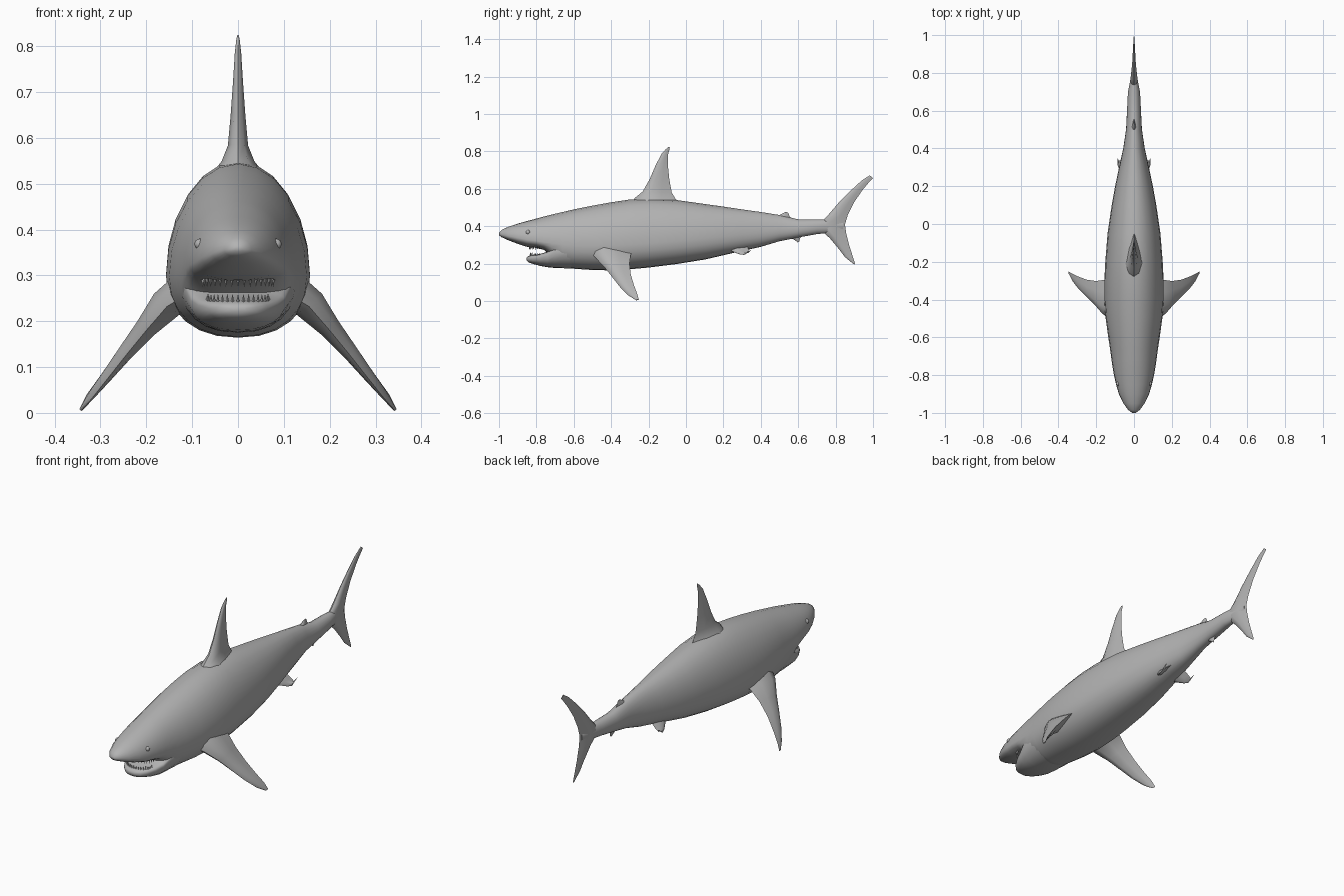
import bpy, bmesh, math
from mathutils import Vector

grey = bpy.data.materials.new("skin grey")
grey.diffuse_color = (0.45, 0.45, 0.45, 1)


def finish(name, bm, angle=50):
    bmesh.ops.recalc_face_normals(bm, faces=bm.faces)
    me = bpy.data.meshes.new(name)
    bm.to_mesh(me)
    bm.free()
    me.materials.append(grey)
    ob = bpy.data.objects.new(name, me)
    bpy.context.collection.objects.link(ob)
    bpy.ops.object.select_all(action='DESELECT')
    ob.select_set(True)
    bpy.context.view_layer.objects.active = ob
    bpy.ops.object.shade_smooth_by_angle(angle=math.radians(angle))
    return ob


def loft(name, rings, angle=50):
    bm = bmesh.new()
    vs = [[bm.verts.new(p) for p in r] for r in rings]
    n = len(vs[0])
    for a, b in zip(vs, vs[1:]):
        for i in range(n):
            j = (i + 1) % n
            bm.faces.new((a[i], a[j], b[j], b[i]))
    bm.faces.new(vs[0])
    bm.faces.new(vs[-1])
    return finish(name, bm, angle)


def trunk(name, stations, up_pow, low_pow, n=24):
    """Loft of (y, top, bottom, half width, height of widest point)."""
    rings = []
    for y, top, bot, hw, zw in stations:
        ring = []
        for i in range(n):
            a = 2 * math.pi * i / n
            c, s = math.cos(a), math.sin(a)
            p = up_pow if s > 0 else low_pow
            x = math.copysign(abs(c) ** p, c) * hw
            h = abs(s) ** p
            ring.append((x, y, zw + (top - zw) * h if s > 0 else zw - (zw - bot) * h))
        rings.append(ring)
    return loft(name, rings, 60)


def fin(name, sections, normal):
    """Loft of (leading point, trailing point, half thickness)."""
    foil = [(0, 0), (.08, .6), (.3, 1), (.65, .6), (1, 0), (.65, -.6), (.3, -1), (.08, -.6)]
    nrm = Vector(normal).normalized()
    rings = []
    for le, te, h in sections:
        le, te = Vector(le), Vector(te)
        rings.append([le.lerp(te, u) + nrm * (h * t) for u, t in foil])
    return loft(name, rings)


# Body with snout
trunk("body", [
    (-1.0, .365, .352, .010, .358), (-.985, .381, .341, .030, .356),
    (-.95, .397, .325, .056, .348), (-.90, .414, .306, .080, .338),
    (-.85, .428, .290, .095, .328), (-.80, .441, .284, .106, .322),
    (-.76, .452, .274, .113, .315), (-.72, .462, .240, .119, .310),
    (-.66, .476, .178, .127, .302), (-.60, .490, .173, .136, .300),
    (-.50, .510, .166, .150, .298), (-.40, .528, .164, .157, .298),
    (-.30, .543, .170, .157, .302), (-.20, .549, .179, .152, .308),
    (-.05, .540, .198, .140, .320), (.10, .519, .222, .118, .335),
    (.20, .505, .245, .100, .345), (.30, .490, .268, .079, .355),
    (.40, .476, .290, .057, .365), (.50, .460, .320, .042, .380),
    (.60, .437, .340, .037, .385), (.70, .436, .358, .032, .397),
    (.77, .435, .365, .018, .400), (.84, .420, .385, .006, .402)], 1, .9)

# Lower jaw, leaving an open mouth below the snout
trunk("lower_jaw", [
    (-.852, .232, .218, .018, .225), (-.842, .241, .207, .042, .225),
    (-.82, .246, .199, .064, .228), (-.78, .252, .188, .087, .235),
    (-.74, .264, .181, .103, .245), (-.70, .290, .177, .115, .270),
    (-.64, .300, .175, .126, .290), (-.56, .300, .176, .130, .295)], .7, .85)

# Teeth in two arcs
bm = bmesh.new()


def tooth(x, y, z, tip):
    r = .005
    base = [bm.verts.new((x + r * math.cos(k * math.pi / 2), y + r * math.sin(k * math.pi / 2), z))
            for k in range(4)]
    top = bm.verts.new((x, y, tip))
    bm.faces.new(base)
    for k in range(4):
        bm.faces.new((base[k], base[(k + 1) % 4], top))


for i in range(-8, 9):
    t = math.radians(i * 10)
    s, c = math.sin(t), math.cos(t)
    tooth(.078 * s, -.775 - .062 * c, .296, .274)
    tooth(.068 * s, -.775 - .058 * c, .236, .260)
finish("teeth", bm, 20)

# Dorsal fin with a flared root
fin("dorsal_fin", [
    ((0, -.30, .50), (0, -.01, .50), .075), ((0, -.275, .55), (0, -.055, .545), .036),
    ((0, -.232, .585), (0, -.076, .58), .022), ((0, -.195, .65), (0, -.089, .65), .016),
    ((0, -.165, .72), (0, -.096, .72), .011), ((0, -.132, .785), (0, -.095, .785), .007),
    ((0, -.108, .812), (0, -.088, .812), .004), ((0, -.094, .824), (0, -.086, .822), .002)],
    (1, 0, 0))

# Tail fin
fin("tail_fin", [
    ((0, .898, .196), (0, .905, .199), .002), ((0, .85, .235), (0, .888, .25), .005),
    ((0, .82, .275), (0, .872, .30), .008), ((0, .77, .335), (0, .857, .36), .014),
    ((0, .70, .40), (0, .85, .41), .022), ((0, .76, .46), (0, .865, .46), .016),
    ((0, .82, .53), (0, .90, .53), .010), ((0, .88, .59), (0, .945, .595), .007),
    ((0, .94, .645), (0, .98, .637), .004), ((0, .982, .672), (0, 1.0, .658), .002)],
    (1, 0, 0))

# Small second dorsal fin and anal fin
fin("second_dorsal_fin", [
    ((0, .46, .44), (0, .57, .43), .016), ((0, .505, .463), (0, .555, .452), .008),
    ((0, .532, .476), (0, .545, .474), .002)], (1, 0, 0))
fin("anal_fin", [
    ((0, .54, .345), (0, .62, .35), .014), ((0, .575, .33), (0, .61, .335), .007),
    ((0, .598, .314), (0, .605, .316), .002)], (1, 0, 0))

for s, side in ((-1, "left"), (1, "right")):
    # Pectoral fins
    fin(side + "_pectoral_fin", [
        ((s * .10, -.52, .265), (s * .10, -.27, .275), .050),
        ((s * .155, -.485, .232), (s * .155, -.295, .25), .036),
        ((s * .20, -.435, .180), (s * .20, -.302, .20), .024),
        ((s * .245, -.392, .125), (s * .25, -.295, .142), .017),
        ((s * .285, -.352, .074), (s * .295, -.278, .085), .012),
        ((s * .32, -.308, .030), (s * .33, -.261, .040), .007),
        ((s * .342, -.268, .005), (s * .346, -.252, .008), .003)], (s * .78, 0, .62))
    # Pelvic fins
    fin(side + "_pelvic_fin", [
        ((s * .035, .21, .285), (s * .035, .33, .295), .014),
        ((s * .06, .25, .265), (s * .062, .335, .272), .009),
        ((s * .078, .285, .251), (s * .08, .335, .258), .005),
        ((s * .086, .31, .247), (s * .088, .352, .275), .002)], (s * .5, 0, .86))
    # Eyes
    bm = bmesh.new()
    bmesh.ops.create_uvsphere(bm, u_segments=12, v_segments=8, radius=.012)
    bmesh.ops.translate(bm, verts=bm.verts, vec=(s * .083, -.845, .368))
    finish(side + "_eye", bm)
